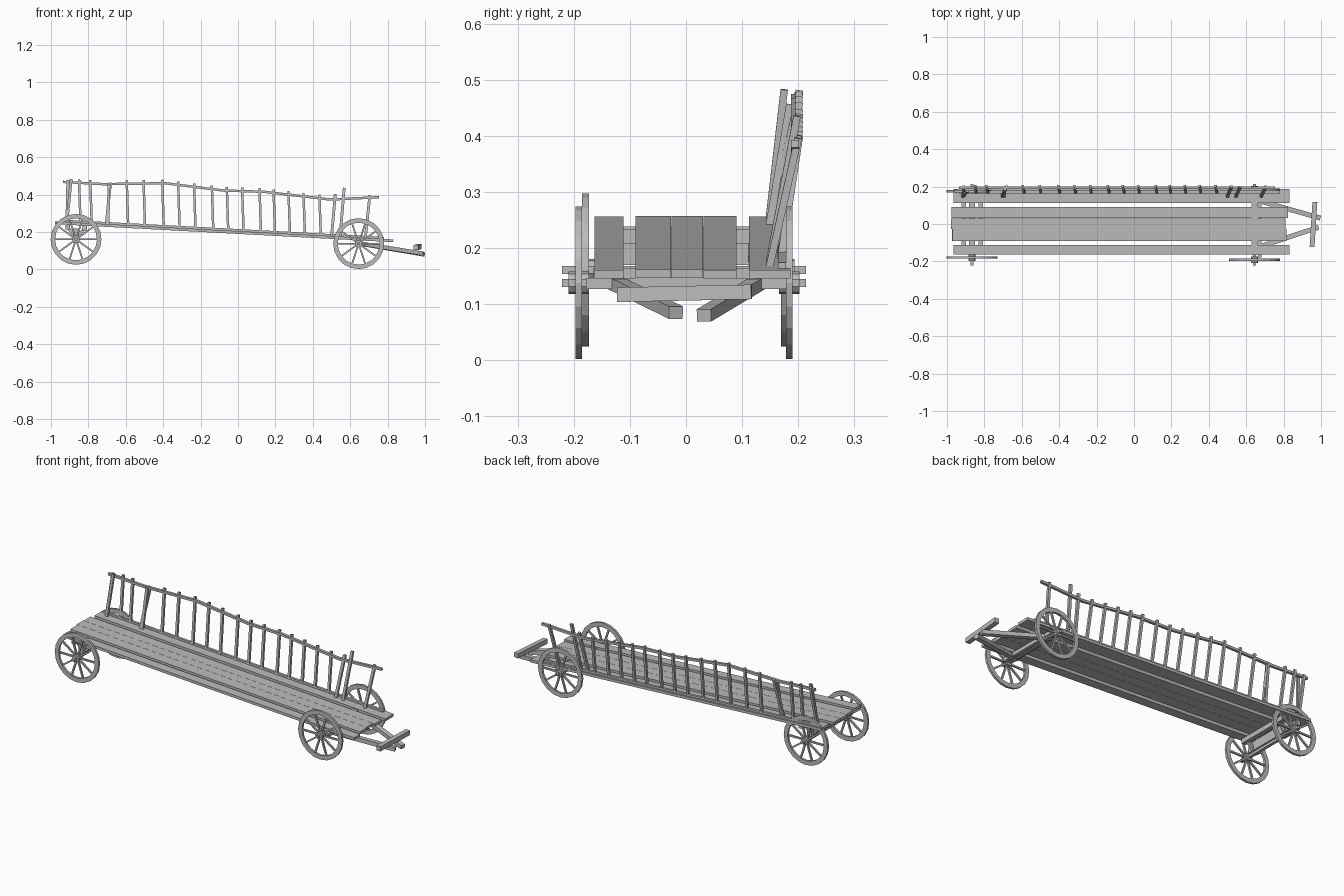
import bpy, bmesh, math
from mathutils import Vector, Matrix

old = bpy.data.objects.get("Cube")
if old:
    bpy.data.objects.remove(old)

wood = bpy.data.materials.new("weathered_grey_wood")
wood.use_nodes = True
GREY = (0.5, 0.5, 0.5, 1)
wood.diffuse_color = GREY
wood.node_tree.nodes["Principled BSDF"].inputs["Base Color"].default_value = GREY


def finish(name, bm):
    bmesh.ops.recalc_face_normals(bm, faces=bm.faces)
    mesh = bpy.data.meshes.new(name)
    bm.to_mesh(mesh)
    bm.free()
    mesh.materials.append(wood)
    ob = bpy.data.objects.new(name, mesh)
    bpy.context.collection.objects.link(ob)
    return ob


def add_beam(bm, a, b, width, height, up=(0, 0, 1)):
    """Square bar from a to b; height is measured towards up."""
    a, b = Vector(a), Vector(b)
    along = (b - a).normalized()
    side = Vector(up).cross(along).normalized()
    top = along.cross(side)
    rot = Matrix((along, side, top)).transposed().to_4x4()
    size = Matrix.Diagonal(((b - a).length, width, height, 1))
    bmesh.ops.create_cube(bm, size=1, matrix=Matrix.Translation((a + b) / 2) @ rot @ size)


def beam(name, *args, **kw):
    bm = bmesh.new()
    add_beam(bm, *args, **kw)
    return finish(name, bm)


def lerp_path(path, x):
    for (x0, z0), (x1, z1) in zip(path, path[1:]):
        if x <= x1:
            break
    return z0 + (z1 - z0) * (x - x0) / (x1 - x0)


# Wheels: flat faceted rim, ten spokes and a hub
def wheel(name, x, y, z, radius=0.136, rim=0.024, thick=0.012, sides=20, spokes=10):
    bm = bmesh.new()
    rings = []
    for r, dy in ((radius, -1), (radius, 1), (radius - rim, 1), (radius - rim, -1)):
        rings.append([bm.verts.new((r * math.cos(i * math.tau / sides), dy * thick / 2,
                                    r * math.sin(i * math.tau / sides))) for i in range(sides)])
    for k in range(4):
        p, q = rings[k], rings[(k + 1) % 4]
        for i in range(sides):
            j = (i + 1) % sides
            bm.faces.new((p[i], p[j], q[j], q[i]))
    for i in range(spokes):
        d = Vector((math.cos(i * math.tau / spokes), 0, math.sin(i * math.tau / spokes)))
        add_beam(bm, d * 0.01, d * (radius - rim + 0.004), 0.009, 0.009, up=(0, 1, 0))
    bmesh.ops.create_cone(bm, cap_ends=True, segments=10, radius1=0.02, radius2=0.02, depth=0.036,
                          matrix=Matrix.Rotation(math.pi / 2, 4, 'X'))
    finish(name, bm).location = (x, y, z)


REAR, FRONT = (-0.866, 0.161), (0.645, 0.138)
wheel("rear_right_wheel", REAR[0], -0.179, REAR[1])
wheel("rear_left_wheel", REAR[0], 0.175, REAR[1])
wheel("front_right_wheel", FRONT[0], -0.191, FRONT[1])
wheel("front_left_wheel", FRONT[0], 0.184, FRONT[1])
for label, (x, z) in (("rear", REAR), ("front", FRONT)):
    beam(label + "_axle", (x, -0.221, z), (x, 0.214, z), 0.016, 0.014)


# Deck boards, sloping down to the front
def deck_top(x):
    return 0.257 - (x + 0.97) * 0.0535


def board(name, x0, x1, y0, y1, thick=0.015):
    y = (y0 + y1) / 2
    beam(name, (x0, y, deck_top(x0) - thick / 2), (x1, y, deck_top(x1) - thick / 2), y1 - y0, thick)


board("right_deck_board", -0.965, 0.83, -0.163, -0.111)
board("centre_right_deck_board", -0.972, 0.815, -0.09, -0.027)
board("centre_deck_board", -0.978, 0.81, -0.026, 0.03)
board("centre_left_deck_board", -0.975, 0.822, 0.031, 0.09)
board("left_deck_board", -0.965, 0.83, 0.112, 0.186)

# Bolsters between the axles and the deck
for i, x in enumerate((-0.91, -0.82)):
    z = deck_top(x) - 0.028
    beam(f"rear_crossbeam_{i + 1}", (x, -0.15, z), (x, 0.16, z), 0.024, 0.026)
beam("rear_bolster", (REAR[0], -0.15, 0.195), (REAR[0], 0.15, 0.195), 0.03, 0.05)
for y in (-0.12, 0.12):
    for x in (-0.91, -0.82):
        beam("rear_brace", (REAR[0], y, 0.17), (x, y, deck_top(x) - 0.03), 0.018, 0.016)
beam("front_bolster", (0.645, -0.165, 0.15), (0.645, 0.165, 0.15), 0.034, 0.03)
beam("front_axle_bed", (0.672, -0.178, 0.137), (0.672, 0.178, 0.137), 0.018, 0.02)

# Drawbar: two converging shafts and a cross handle
beam("right_drawbar_shaft", (0.63, -0.135, 0.142), (0.985, -0.018, 0.085), 0.026, 0.022)
beam("left_drawbar_shaft", (0.63, 0.135, 0.142), (0.995, 0.032, 0.08), 0.026, 0.022)
beam("drawbar_handle", (0.952, -0.122, 0.117), (0.967, 0.117, 0.122), 0.026, 0.026)

# Ladder side on the left: bent top rail with rungs through it
RAIL = [(-0.935, 0.468), (-0.72, 0.456), (-0.39, 0.461), (-0.08, 0.422),
        (0.14, 0.415), (0.49, 0.374), (0.75, 0.386)]
bm = bmesh.new()
for (x0, z0), (x1, z1) in zip(RAIL, RAIL[1:]):
    add_beam(bm, (x0, 0.194, z0), (x1 + 0.003, 0.194, z1), 0.014, 0.013)
finish("ladder_top_rail", bm)
beam("ladder_bottom_rail", (-0.935, 0.171, deck_top(-0.935) + 0.005),
     (0.78, 0.171, deck_top(0.78) + 0.005), 0.014, 0.012)

RUNGS = [-0.85, -0.79, -0.595, -0.505, -0.405, -0.32, -0.235, -0.14, -0.06,
         0.022, 0.115, 0.19, 0.27, 0.35, 0.435]
bm = bmesh.new()
for x in RUNGS:
    add_beam(bm, (x + 0.008, 0.168, deck_top(x) - 0.008), (x, 0.202, lerp_path(RAIL, x) + 0.018),
             0.013, 0.013, up=(0, 1, 0))
finish("ladder_rungs", bm)

# Leaning stakes at both ends: foot x, top x, top y, rise above the rail
bm = bmesh.new()
for foot, tip, y, rise in ((-0.915, -0.892, 0.175, 0.017), (-0.915, -0.91, 0.2, 0.01),
                           (-0.705, -0.682, 0.2, 0.006), (-0.695, -0.69, 0.185, 0.0),
                           (0.5, 0.52, 0.2, 0.026), (0.545, 0.568, 0.198, 0.058),
                           (0.68, 0.705, 0.2, 0.012)):
    add_beam(bm, (foot, 0.148, deck_top(foot) - 0.005), (tip, y, lerp_path(RAIL, tip) + rise),
             0.015, 0.013, up=(0, 1, 0))
finish("ladder_end_stakes", bm)
